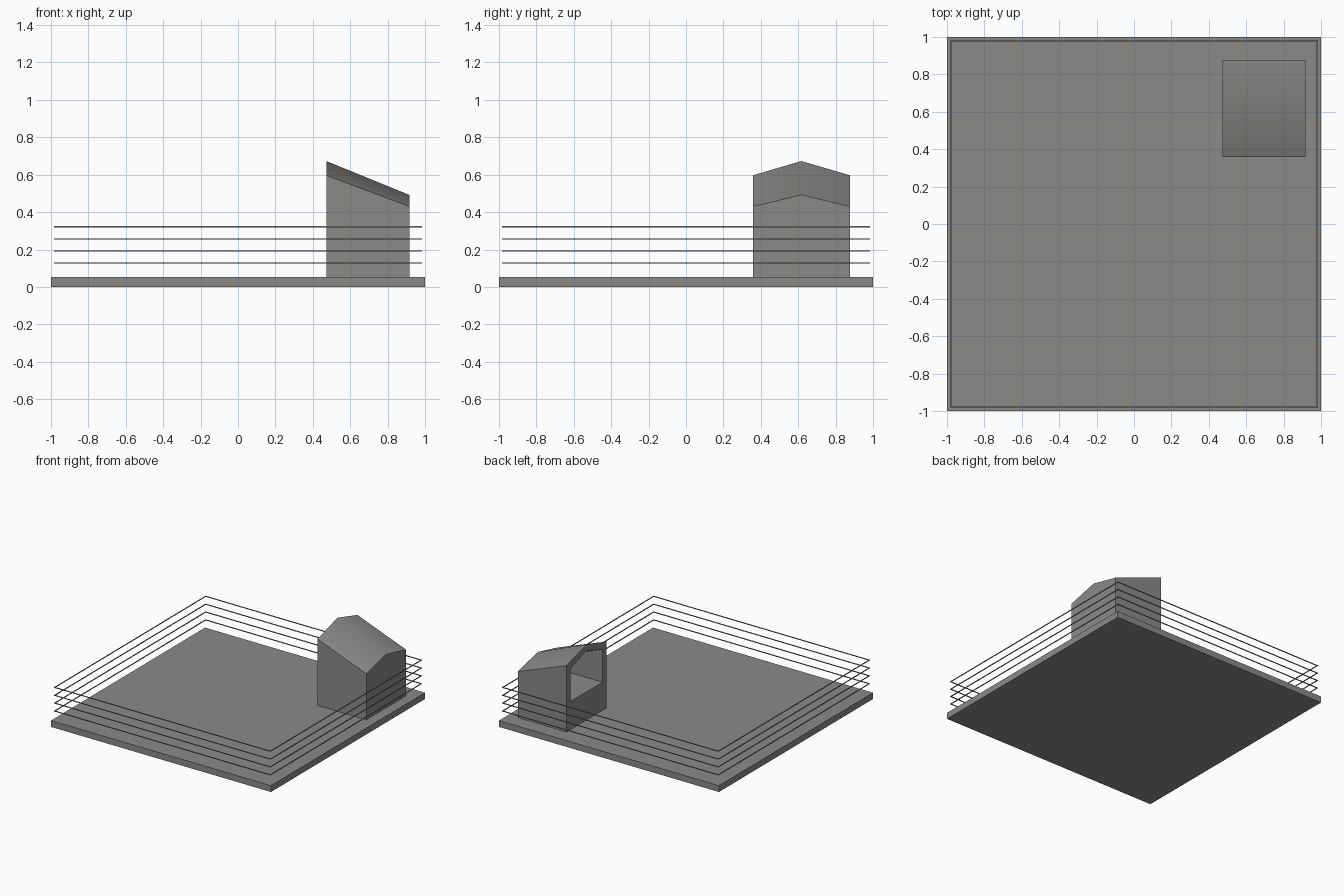
import bpy, bmesh, math

if "Cube" in bpy.data.objects:
    bpy.data.objects.remove(bpy.data.objects["Cube"])


def material(name, rgb):
    m = bpy.data.materials.new(name)
    m.diffuse_color = (*rgb, 1)
    m.use_nodes = True
    m.node_tree.nodes["Principled BSDF"].inputs["Base Color"].default_value = m.diffuse_color
    return m


GREY = material("concrete_grey", (0.262, 0.254, 0.246))


def make_object(name, bm, mat):
    bmesh.ops.recalc_face_normals(bm, faces=bm.faces)
    me = bpy.data.meshes.new(name)
    bm.to_mesh(me)
    bm.free()
    me.materials.append(mat)
    ob = bpy.data.objects.new(name, me)
    bpy.context.collection.objects.link(ob)
    return ob


def ring(bm, x, y0, y1, bottom, eave, ridge):
    """House-shaped five-point outline at a given x."""
    ym = (y0 + y1) / 2
    pts = [(y0, bottom), (y1, bottom), (y1, eave), (ym, ridge), (y0, eave)]
    return [bm.verts.new((x, y, z)) for y, z in pts]


def bridge(bm, a, b):
    n = len(a)
    for i in range(n):
        j = (i + 1) % n
        bm.faces.new((a[i], a[j], b[j], b[i]))


# Base slab
bm = bmesh.new()
bmesh.ops.create_cube(bm, size=1)
for v in bm.verts:
    v.co = (v.co.x * 2, v.co.y * 2, (v.co.z + 0.5) * 0.052)
make_object("base_slab", bm, GREY)

# Shelter: sloping gabled box with a recess open towards -x
bm = bmesh.new()
back = ring(bm, 0.916, 0.358, 0.876, 0.05, 0.43, 0.492)
front = ring(bm, 0.472, 0.358, 0.876, 0.05, 0.597, 0.673)
mouth = ring(bm, 0.472, 0.41, 0.824, 0.283, 0.552, 0.622)
recess = ring(bm, 0.866, 0.41, 0.824, 0.283, 0.402, 0.46)
bridge(bm, back, front)
bridge(bm, front, mouth)
bridge(bm, mouth, recess)
bm.faces.new(back)
bm.faces.new(recess)
shelter = make_object("shelter", bm, GREY)
bpy.context.view_layer.objects.active = shelter
shelter.select_set(True)
bpy.ops.object.shade_smooth_by_angle(angle=math.radians(30))

# Four square ropes around the edge
for k, z in enumerate((0.128, 0.193, 0.257, 0.322)):
    bm = bmesh.new()
    loops = []
    for r, dz in ((0.983, -0.003), (0.983, 0.003), (0.977, 0.003), (0.977, -0.003)):
        loops.append([bm.verts.new((sx * r, sy * r, z + dz))
                      for sx, sy in ((-1, -1), (1, -1), (1, 1), (-1, 1))])
    for i in range(4):
        bridge(bm, loops[i], loops[(i + 1) % 4])
    make_object(f"rope_{k + 1}", bm, GREY)
